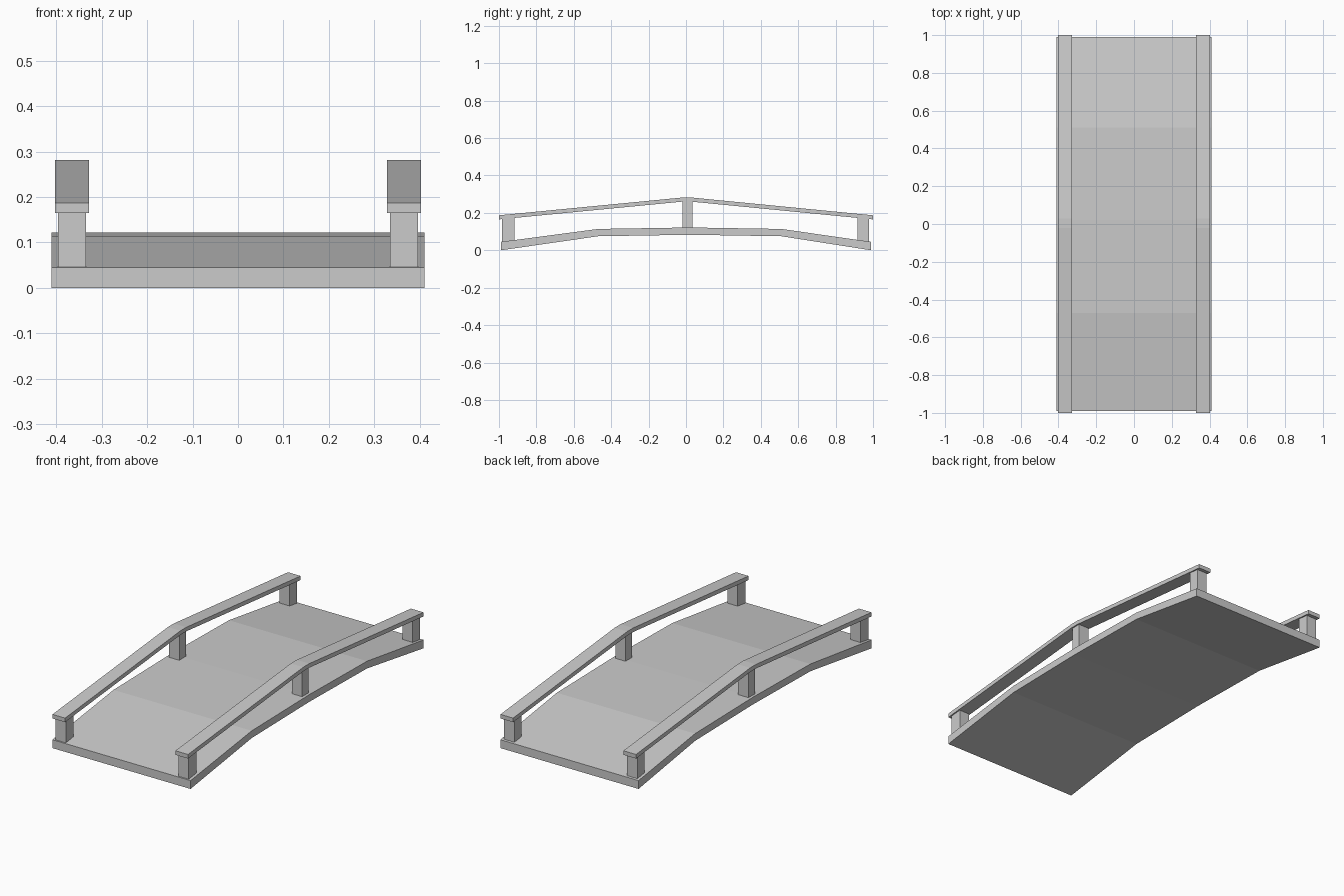
import bpy

if "Cube" in bpy.data.objects:
    bpy.data.objects.remove(bpy.data.objects["Cube"])


def extrude_profile(name, profile, x0, x1):
    """Solid made by sweeping a closed (y, z) profile from x0 to x1."""
    n = len(profile)
    verts = [(x, y, z) for x in (x0, x1) for y, z in profile]
    half = n // 2
    faces = []
    # Side walls
    for i in range(n):
        j = (i + 1) % n
        faces.append((i, i + n, j + n, j))
    # Caps as quads between the upper and lower edge of the profile
    for i in range(half - 1):
        a, b, c, d = i, i + 1, n - 2 - i, n - 1 - i
        faces.append((a, b, c, d))
        faces.append((d + n, c + n, b + n, a + n))
    mesh = bpy.data.meshes.new(name)
    mesh.from_pydata(verts, [], faces)
    mesh.update()
    obj = bpy.data.objects.new(name, mesh)
    bpy.context.collection.objects.link(obj)
    return obj


def band(top, bottom):
    return top + bottom[::-1]


# Arched deck
deck_top = [(-0.99, 0.045), (-0.47, 0.114), (0.02, 0.122), (0.51, 0.114), (0.99, 0.045)]
deck_bottom = [(-0.99, 0.0), (-0.47, 0.075), (0.02, 0.083), (0.51, 0.075), (0.99, 0.0)]
extrude_profile("deck", band(deck_top, deck_bottom), -0.411, 0.411)

# Handrail and post profiles, repeated on both sides
rail_top = [(-1.0, 0.187), (-0.02, 0.282), (0.03, 0.282), (1.0, 0.187)]
rail_bottom = [(-1.0, 0.165), (-0.02, 0.260), (0.03, 0.260), (1.0, 0.165)]
posts = {
    "front_post": [(-0.984, 0.175), (-0.917, 0.181), (-0.917, 0.050), (-0.984, 0.044)],
    "middle_post": [(-0.02, 0.268), (0.035, 0.268), (0.035, 0.115), (-0.02, 0.115)],
    "back_post": [(0.917, 0.181), (0.978, 0.175), (0.978, 0.044), (0.917, 0.050)],
}
for side, s in (("left", -1), ("right", 1)):
    def span(a, b):
        return sorted((s * a, s * b))
    extrude_profile(side + "_handrail", band(rail_top, rail_bottom), *span(0.328, 0.403))
    for name, profile in posts.items():
        extrude_profile(side + "_" + name, profile, *span(0.335, 0.396))

# Consistent outward normals
import bmesh
for obj in bpy.context.collection.objects:
    bm = bmesh.new()
    bm.from_mesh(obj.data)
    bmesh.ops.recalc_face_normals(bm, faces=bm.faces)
    bm.to_mesh(obj.data)
    bm.free()
